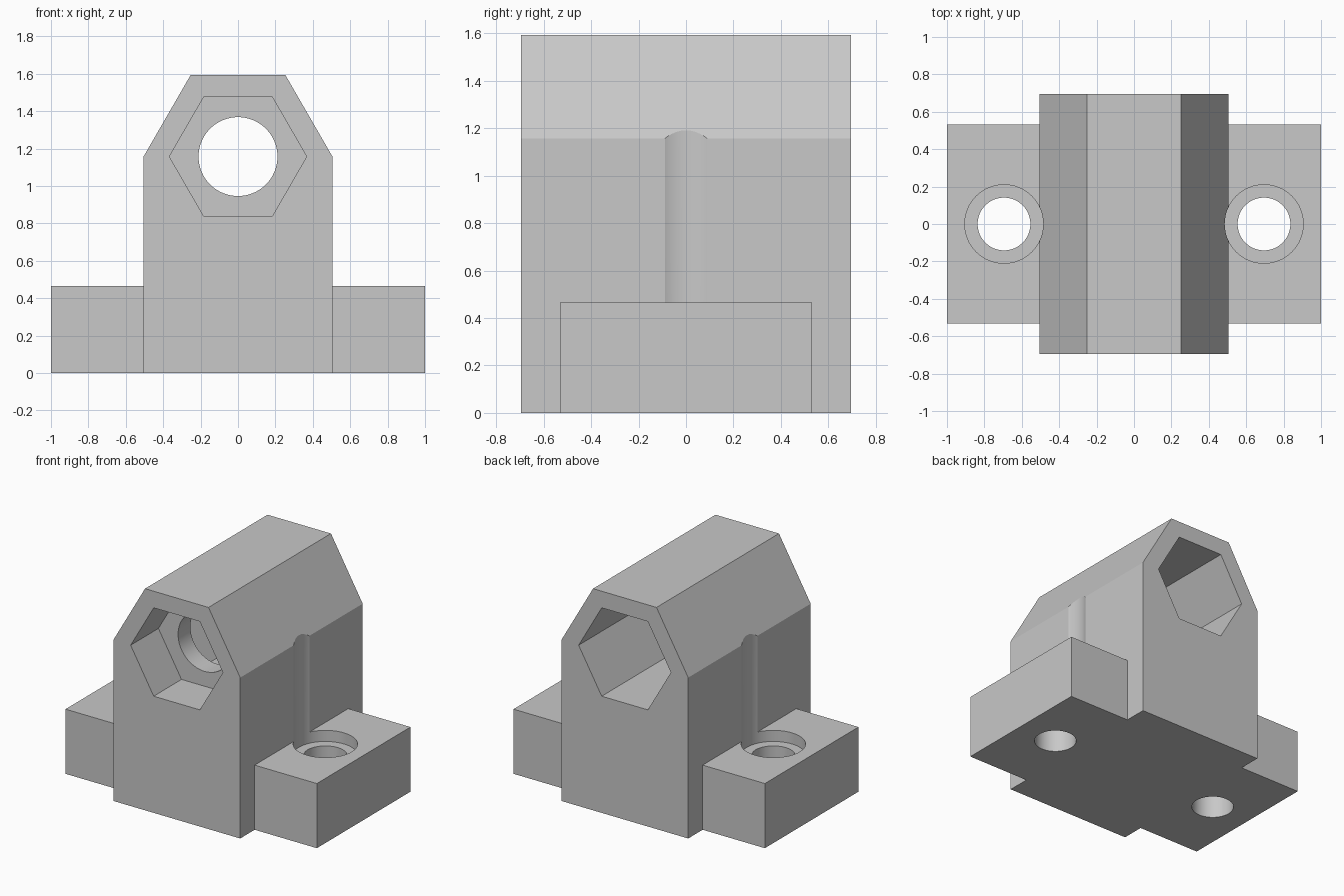
import bpy, bmesh, math
from mathutils import Vector

cube = bpy.data.objects.get("Cube")
if cube:
    bpy.data.objects.remove(cube, do_unlink=True)

grey = bpy.data.materials.new("plain grey")
grey.use_nodes = True
colour = (0.58, 0.58, 0.58, 1)
grey.diffuse_color = colour
grey.node_tree.nodes["Principled BSDF"].inputs["Base Color"].default_value = colour

BORE_Z, HALF_LENGTH, BASE_H, SEAT_Z = 1.157, 0.696, 0.465, 0.385
BODY_R, SCREW_X = 0.505, 0.695


def ring(r, n, cx, cy):
    """Regular polygon with a corner on the first axis."""
    return [(cx + r * math.cos(math.tau * i / n), cy + r * math.sin(math.tau * i / n))
            for i in range(n)]


def prism(name, outline, axis, lo, hi):
    """Extrude an outline along y (outline in x, z) or z (outline in x, y)."""
    def place(u, v, t):
        return Vector((u, t, v)) if axis == "y" else Vector((u, v, t))
    bm = bmesh.new()
    face = bm.faces.new([bm.verts.new(place(u, v, lo)) for u, v in outline])
    top = bmesh.ops.extrude_face_region(bm, geom=[face])["geom"]
    bmesh.ops.translate(bm, verts=[g for g in top if isinstance(g, bmesh.types.BMVert)],
                        vec=place(0, 0, hi - lo))
    bmesh.ops.recalc_face_normals(bm, faces=bm.faces)
    mesh = bpy.data.meshes.new(name)
    bm.to_mesh(mesh)
    bm.free()
    mesh.materials.append(grey)
    obj = bpy.data.objects.new(name, mesh)
    bpy.context.collection.objects.link(obj)
    return obj


def combine(target, tool, operation):
    mod = target.modifiers.new(tool.name, "BOOLEAN")
    mod.operation, mod.object, mod.solver = operation, tool, "EXACT"
    bpy.ops.object.modifier_apply(modifier=mod.name)
    bpy.data.objects.remove(tool, do_unlink=True)


# Tall body: straight sides below, upper half of a hexagon above
upper = ring(BODY_R, 6, 0, BORE_Z)[:4]
block = prism("nut_block", [(-BODY_R, 0), (BODY_R, 0)] + upper, "y", -HALF_LENGTH, HALF_LENGTH)
bpy.ops.object.select_all(action="DESELECT")
block.select_set(True)
bpy.context.view_layer.objects.active = block

# Mounting flange on both sides
flange = prism("mounting_flange", [(-1, -0.532), (1, -0.532), (1, 0.532), (-1, 0.532)],
               "z", 0, BASE_H)
combine(block, flange, "UNION")

# Hexagonal pockets at both ends, joined by a round bore
pocket = ring(0.367, 6, 0, BORE_Z)
combine(block, prism("front_pocket", pocket, "y", -1, -0.38), "DIFFERENCE")
combine(block, prism("back_pocket", pocket, "y", -0.24, 1), "DIFFERENCE")
combine(block, prism("bore", ring(0.211, 64, 0, BORE_Z), "y", -0.5, 0), "DIFFERENCE")

# Screw holes, with head clearance that also grooves the body sides
for side in (-1, 1):
    x = side * SCREW_X
    combine(block, prism("screw_hole", ring(0.141, 64, x, 0), "z", -0.2, 0.6), "DIFFERENCE")
    combine(block, prism("head_clearance", ring(0.21, 64, x, 0), "z", SEAT_Z, 2), "DIFFERENCE")

bpy.ops.object.shade_smooth_by_angle(angle=math.radians(20))
